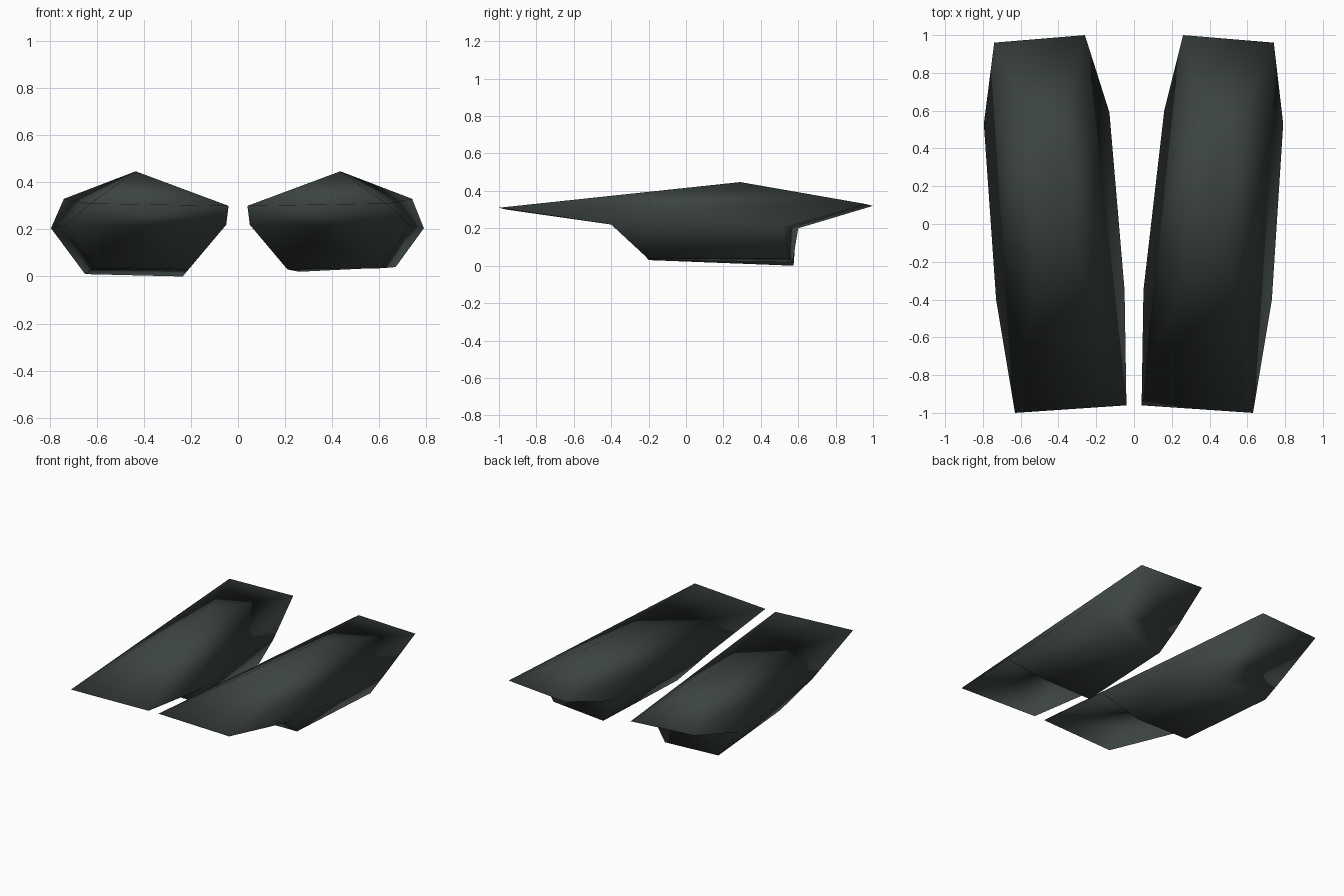
import bpy, bmesh
from mathutils import Vector

if "Cube" in bpy.data.objects:
    bpy.data.objects.remove(bpy.data.objects["Cube"])

dark = bpy.data.materials.new("dark grey green")
dark.diffuse_color = (0.045, 0.058, 0.054, 1)
dark.use_nodes = True
dark.node_tree.nodes["Principled BSDF"].inputs["Base Color"].default_value = dark.diffuse_color


def pod(name, side, inner_back, outer_back, keel_inner, keel_outer):
    """Low-poly pod: peaked roof, flared waist and a keel block below."""
    bm = bmesh.new()

    def ring(points):
        return [bm.verts.new(Vector((side * x, y, z))) for x, y, z in points]

    # Corner order: front inner, front outer, back outer, back inner
    roof = ring([(0.04, -0.96, 0.30), (0.63, -1.0, 0.31),
                 (0.74, 0.96, 0.33), (0.26, 1.0, 0.32)])
    waist = ring([(0.05, -0.35, 0.22), (0.73, -0.40, 0.22),
                  outer_back, inner_back])
    keel = ring([(0.21, -0.20, 0.03), (0.61, -0.20, 0.035),
                 keel_outer, keel_inner])
    peak = ring([(0.435, 0.29, 0.447)])[0]

    for i in range(4):
        j = (i + 1) % 4
        bm.faces.new((roof[i], roof[j], peak))
        bm.faces.new((roof[i], waist[i], waist[j], roof[j]))
        bm.faces.new((waist[i], keel[i], keel[j], waist[j]))
    bm.faces.new(keel)

    bmesh.ops.recalc_face_normals(bm, faces=bm.faces)
    for f in bm.faces:
        f.smooth = True
    mesh = bpy.data.meshes.new(name)
    bm.to_mesh(mesh)
    bm.free()
    mesh.materials.append(dark)
    obj = bpy.data.objects.new(name, mesh)
    bpy.context.collection.objects.link(obj)


# The two pods mirror each other, with slightly different back corners
pod("right_pod", 1, (0.16, 0.60, 0.20), (0.79, 0.53, 0.205),
    (0.26, 0.57, 0.02), (0.67, 0.55, 0.04))
pod("left_pod", -1, (0.13, 0.59, 0.20), (0.795, 0.53, 0.205),
    (0.235, 0.575, 0.0), (0.65, 0.56, 0.01))
